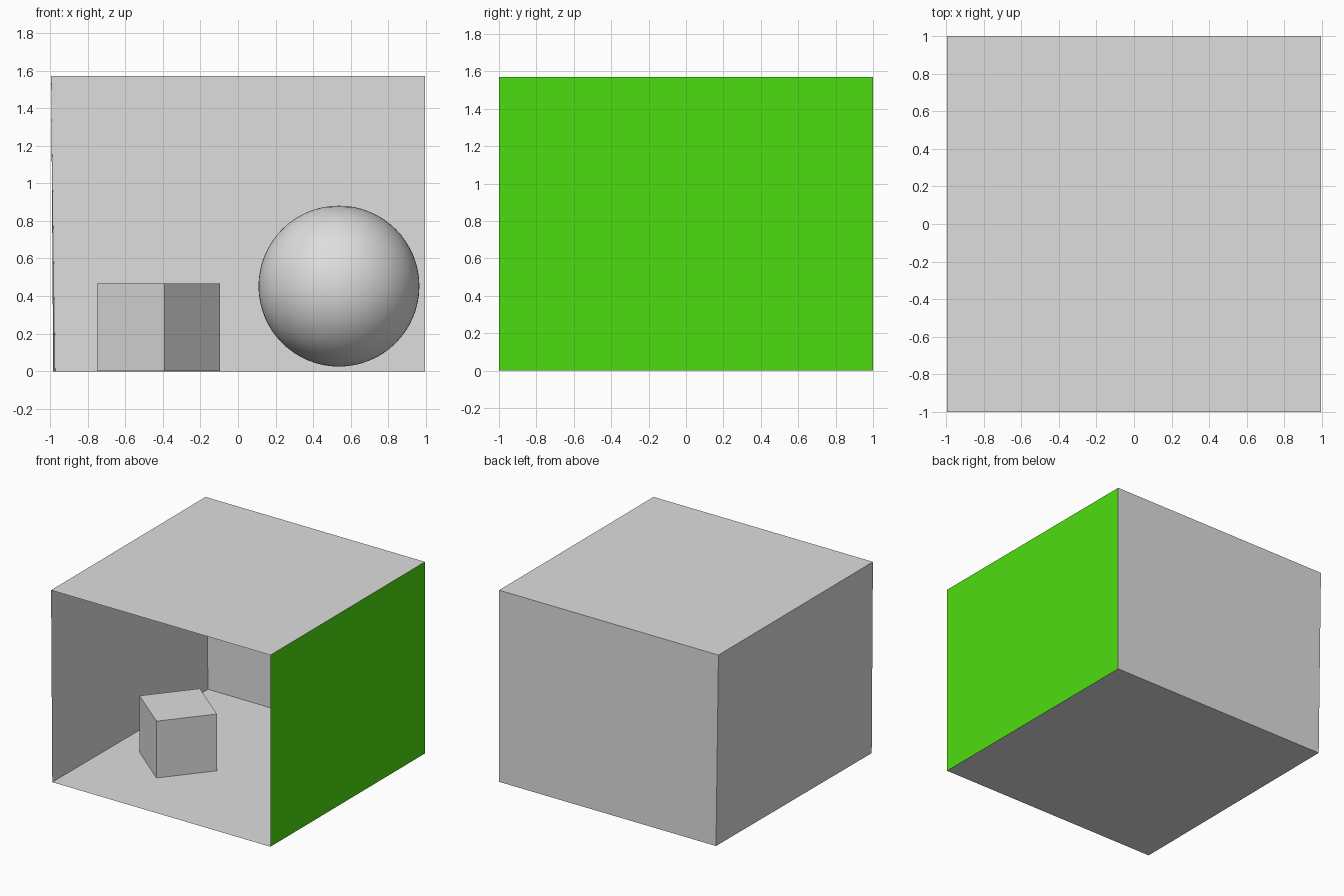
import bpy, bmesh, math
from mathutils import Matrix

if "Cube" in bpy.data.objects:
    bpy.data.objects.remove(bpy.data.objects["Cube"])


def material(name, rgb):
    m = bpy.data.materials.new(name)
    m.diffuse_color = (*rgb, 1.0)
    m.use_nodes = True
    m.node_tree.nodes["Principled BSDF"].inputs["Base Color"].default_value = m.diffuse_color
    return m


GREY = material("light_grey", (0.73, 0.73, 0.73))
GREEN = material("bright_green", (0.076, 0.72, 0.005))

X, Y, H = 0.994, 1.0, 1.57

# Room corners: the left wall leans slightly inward at the floor
fl, fr = (-0.983, -Y, 0), (X, -Y, 0)
bl, br = (-0.972, Y, 0), (X, Y, 0)
tfl, tfr = (-X, -Y, H), (X, -Y, H)
tbl, tbr = (-X, Y, H), (X, Y, H)


def add_object(name, mesh, mat):
    mesh.materials.append(mat)
    ob = bpy.data.objects.new(name, mesh)
    bpy.context.collection.objects.link(ob)
    return ob


def panel(name, corners, mat):
    mesh = bpy.data.meshes.new(name)
    mesh.from_pydata(corners, [], [tuple(range(len(corners)))])
    return add_object(name, mesh, mat)


# Open-fronted room shell, faces pointing inward
panel("floor", [fl, fr, br, bl], GREY)
panel("ceiling", [tfl, tbl, tbr, tfr], GREY)
panel("back_wall", [bl, br, tbr, tbl], GREY)
panel("left_wall", [fl, bl, tbl, tfl], GREY)
panel("right_wall", [fr, tfr, tbr, br], GREEN)

# Turned cube standing on the floor
side = 0.465
mesh = bpy.data.meshes.new("cube_block")
bm = bmesh.new()
bmesh.ops.create_cube(bm, size=side, matrix=(
    Matrix.Translation((-0.423, -0.17, side / 2 + 0.001))
    @ Matrix.Rotation(math.atan2(-0.295, 0.36), 4, 'Z')))
bm.to_mesh(mesh)
bm.free()
add_object("cube_block", mesh, GREY)

# Smooth ball in the rear right corner
mesh = bpy.data.meshes.new("ball")
bm = bmesh.new()
bmesh.ops.create_uvsphere(bm, u_segments=64, v_segments=32, radius=0.428,
                          matrix=Matrix.Translation((0.537, 0.48, 0.453)))
for f in bm.faces:
    f.smooth = True
bm.to_mesh(mesh)
bm.free()
add_object("ball", mesh, GREY)
